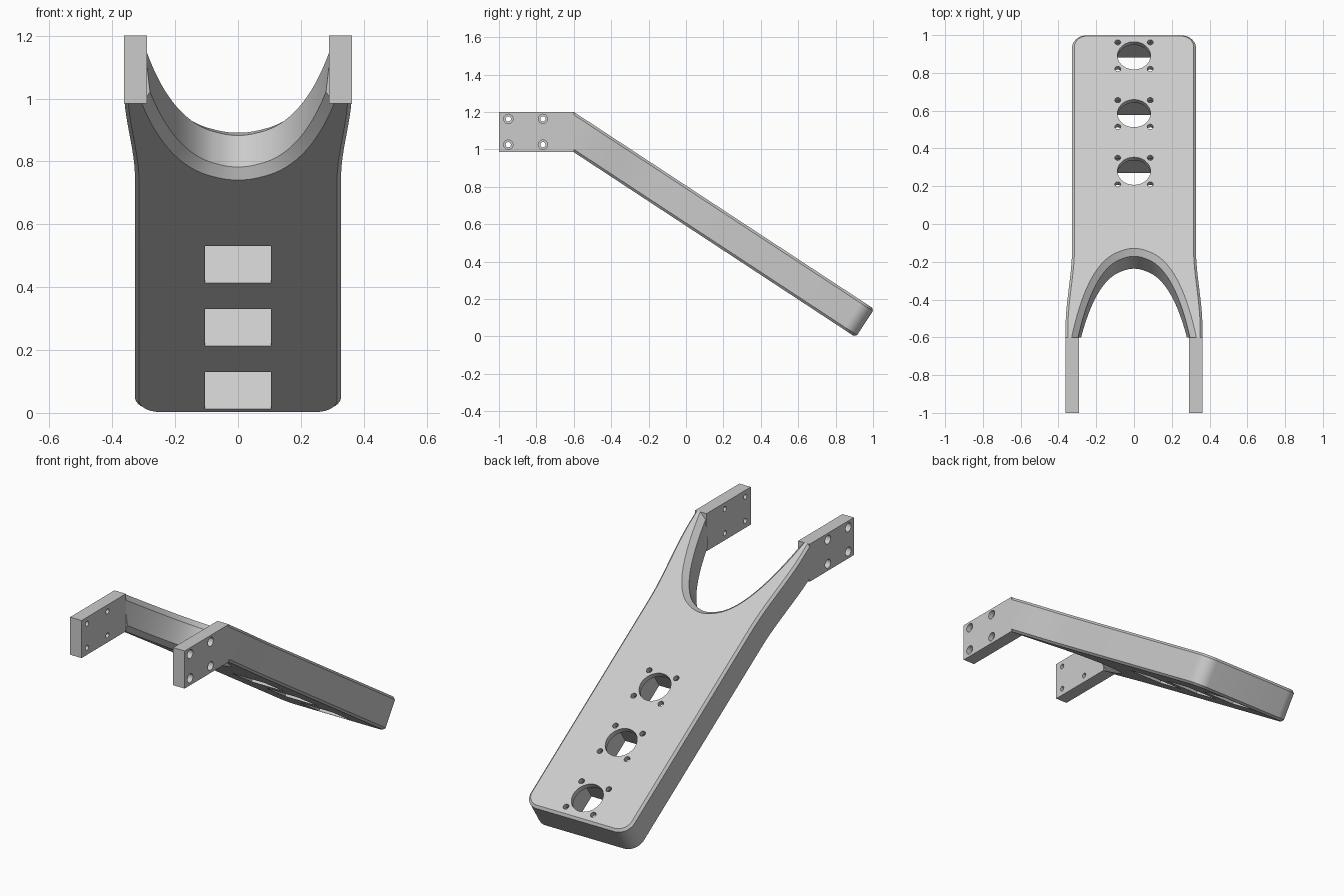
import bpy, bmesh, math
from mathutils import Matrix, Vector

cube = bpy.data.objects.get("Cube")
if cube:
    bpy.data.objects.remove(cube, do_unlink=True)

SLOPE = math.atan2(1.05, 1.6)
THICK, BEND_Y, ARM_LOW, ARM_TOP = 0.18, -0.6, 0.985, 1.2
LENGTH, HALF_W, ARM_X = 1.803, 0.328, 0.3625

grey = bpy.data.materials.new("light_grey")
grey.use_nodes = True
grey.diffuse_color = (0.6, 0.6, 0.6, 1)
grey.node_tree.nodes["Principled BSDF"].inputs["Base Color"].default_value = (0.6, 0.6, 0.6, 1)

# Slope frame: local y runs down the ramp, local z is its upper normal
ramp = Matrix.Translation((0, BEND_Y, ARM_LOW)) @ Matrix.Rotation(-SLOPE, 4, "X")


def make_object(name, bm, matrix=Matrix()):
    bmesh.ops.recalc_face_normals(bm, faces=bm.faces)
    bm.transform(matrix)
    mesh = bpy.data.meshes.new(name)
    bm.to_mesh(mesh)
    bm.free()
    mesh.materials.append(grey)
    obj = bpy.data.objects.new(name, mesh)
    bpy.context.collection.objects.link(obj)
    return obj


def box(name, low, high, matrix=Matrix()):
    bm = bmesh.new()
    bmesh.ops.create_cube(bm, size=1)
    low, high = Vector(low), Vector(high)
    size = Matrix.Diagonal((high - low).to_4d())
    size[3][3] = 1
    return make_object(name, bm, matrix @ Matrix.Translation((low + high) / 2) @ size)


def cylinder(name, radius, depth, matrix, sides=32):
    bm = bmesh.new()
    bmesh.ops.create_cone(bm, cap_ends=True, segments=sides, radius1=radius,
                          radius2=radius, depth=depth)
    return make_object(name, bm, matrix)


def offset(outline, amount):
    """Push a counter-clockwise outline outward."""
    result = []
    for i, p in enumerate(outline):
        a = (p - outline[i - 1]).normalized()
        b = (outline[(i + 1) % len(outline)] - p).normalized()
        na, nb = Vector((a.y, -a.x)), Vector((b.y, -b.x))
        result.append(p + (na + nb) * amount / (1 + na.dot(nb)))
    return result


def loft(name, half, levels):
    """Stack a mirrored half outline at (height, offset) levels."""
    outline = [Vector(p) for p in half]
    outline += [Vector((-p.x, p.y)) for p in reversed(outline) if p.x > 0.0001]
    bm = bmesh.new()
    rings = [[bm.verts.new((p.x, p.y, z)) for p in offset(outline, amount)]
             for z, amount in levels]
    for low, high in zip(rings, rings[1:]):
        for i in range(len(low)):
            bm.faces.new((low[i - 1], low[i], high[i], high[i - 1]))
    bm.faces.new(rings[0])
    bm.faces.new(rings[-1])
    return make_object(name, bm, ramp)


def cut(target, cutter):
    mod = target.modifiers.new("cut", "BOOLEAN")
    mod.operation, mod.object, mod.solver = "DIFFERENCE", cutter, "EXACT"
    bpy.context.view_layer.objects.active = target
    bpy.ops.object.modifier_apply(modifier=mod.name)
    bpy.data.objects.remove(cutter, do_unlink=True)


def smooth(obj):
    bpy.ops.object.select_all(action="DESELECT")
    obj.select_set(True)
    bpy.context.view_layer.objects.active = obj
    bpy.ops.object.shade_smooth_by_angle(angle=math.radians(25))


# Ramp plate: flared shoulders, straight sides, rounded lower corners
side = [(ARM_X, -0.3)]
for i in range(17):
    t = i / 16
    ease = t * t * (3 - 2 * t)
    side.append((ARM_X + (HALF_W - ARM_X) * ease, -0.05 + 0.5 * t))
R = 0.08
for i in range(11):
    a = math.pi / 2 * i / 10
    side.append((HALF_W - R + R * math.cos(a), LENGTH - R + R * math.sin(a)))
C = 0.013
plate = loft("ramp_plate", side, [(0, -C), (C, 0), (THICK - C, 0), (THICK, -C)])

# Arched notch with bevelled rims
p0, p1, p2 = Vector((0.065, 0.398)), Vector((0.2175, 0.337)), Vector((0.3, -0.12))
arch = [Vector((0.32, -0.3))]
for i in range(25):
    t = 1 - i / 24
    arch.append(p0 * (1 - t) ** 2 + p1 * 2 * t * (1 - t) + p2 * t * t)
for i in range(1, 7):
    x = p0.x * (1 - i / 6)
    arch.append(Vector((x, 0.415 - 0.017 * (x / p0.x) ** 2)))
B = 0.03
cut(plate, loft("notch_cutter", arch, [(-0.01, B + 0.01), (B, 0), (THICK - B, 0),
                                       (THICK + 0.01, B + 0.01)]))
cut(plate, box("bend_cutter", (-1, -2, 0), (1, BEND_Y, 2)))

# Square pockets below, round openings and screw holes above
for u in (0.935, 1.3, 1.666):
    cut(plate, box("pocket_cutter", (-0.105, u - 0.107, -0.05), (0.105, u + 0.107, 0.15), ramp))
    cut(plate, cylinder("opening_cutter", 0.0875, 0.1,
                        ramp @ Matrix.Translation((0, u, THICK)), 48))
    for sx in (-1, 1):
        for su in (-1, 1):
            spot = Matrix.Translation((sx * 0.086, u + su * 0.084, THICK))
            cut(plate, cylinder("screw_cutter", 0.016, 0.1, ramp @ spot, 20))
smooth(plate)

# Mounting arms with counterbored bolt holes
for name, s in (("left_arm", 1), ("right_arm", -1)):
    xs = sorted((s * 0.29, s * ARM_X))
    arm = box(name, (xs[0], -1, ARM_LOW), (xs[1], BEND_Y, ARM_TOP))
    for y in (-0.95, -0.765):
        for z in (1.025, 1.163):
            turn = Matrix.Rotation(math.pi / 2, 4, "Y")
            cut(arm, cylinder("bolt_cutter", 0.014, 0.3,
                              Matrix.Translation((s * 0.33, y, z)) @ turn, 20))
            cut(arm, cylinder("bore_cutter", 0.025, 0.06,
                              Matrix.Translation((s * ARM_X, y, z)) @ turn, 24))
    smooth(arm)
